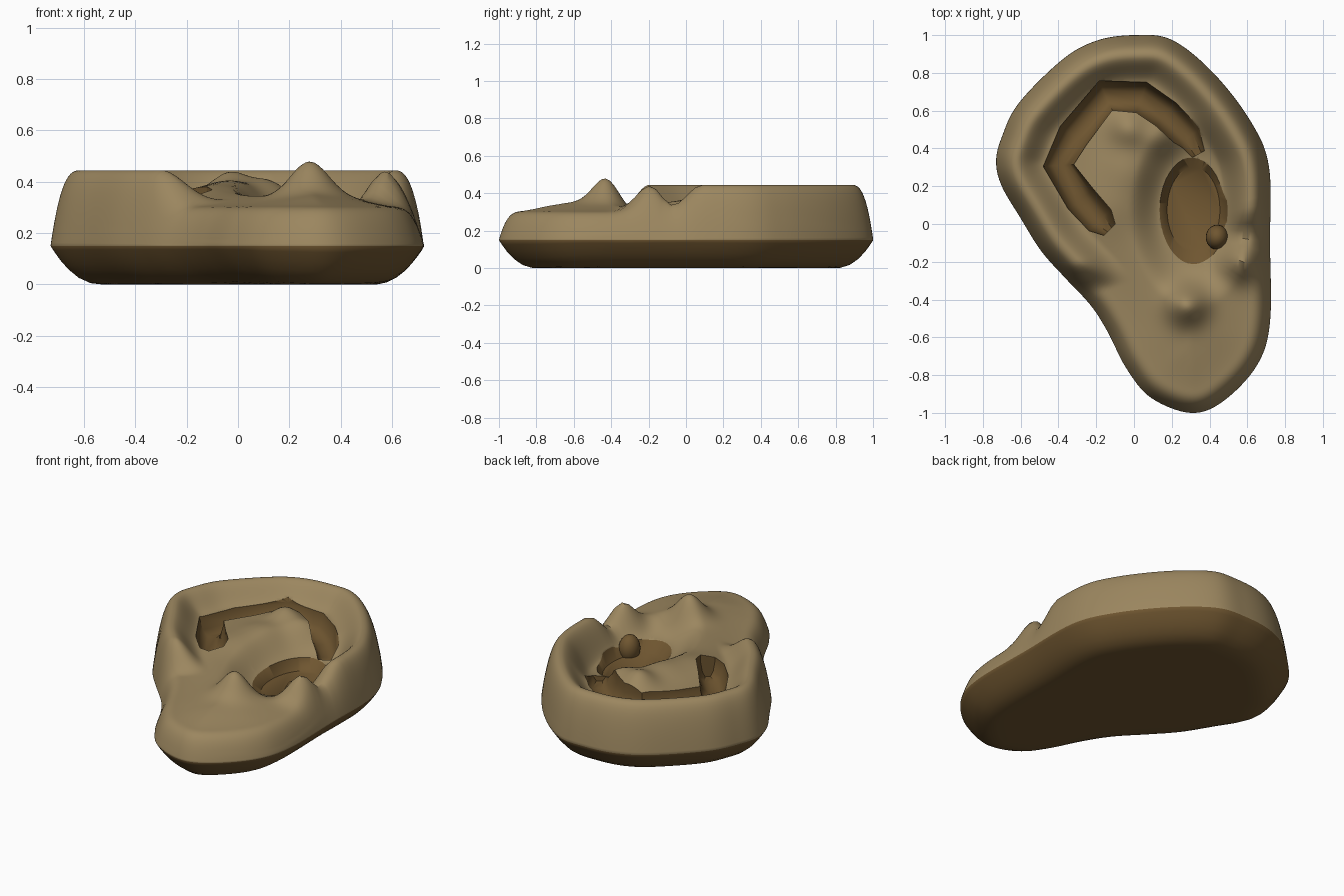
import bpy, bmesh, math
from mathutils import Matrix, Vector, kdtree

old = bpy.data.objects.get("Cube")
if old:
    bpy.data.objects.remove(old)


def material(name, rgb):
    m = bpy.data.materials.new(name)
    m.use_nodes = True
    m.diffuse_color = (*rgb, 1)
    m.node_tree.nodes["Principled BSDF"].inputs["Base Color"].default_value = (*rgb, 1)
    return m


TAN = material("tan_clay", (0.33, 0.24, 0.115))
BROWN = material("brown_clay", (0.16, 0.093, 0.03))


def make_object(name, bm, mats):
    bmesh.ops.recalc_face_normals(bm, faces=bm.faces)
    me = bpy.data.meshes.new(name)
    bm.to_mesh(me)
    bm.free()
    for m in mats:
        me.materials.append(m)
    ob = bpy.data.objects.new(name, me)
    bpy.context.collection.objects.link(ob)
    return ob


def loft(bm, rings, caps=False):
    """Bridge successive rings of vertices with quads."""
    n = len(rings[0])
    for a, b in zip(rings, rings[1:]):
        for i in range(n):
            j = (i + 1) % n
            bm.faces.new((a[i], a[j], b[j], b[i]))
    if caps:
        bm.faces.new(rings[0])
        bm.faces.new(rings[-1])


def smooth(v, lo, hi):
    t = min(max((v - lo) / (hi - lo), 0), 1)
    return t * t * (3 - 2 * t)


def bump(x, y, cx, cy, s):
    return math.exp(-((x - cx) ** 2 + (y - cy) ** 2) / (2 * s * s))


# Outline of the ear as a closed smooth curve
OUTLINE = [(0, 1), (0.2, 0.975), (0.42, 0.8), (0.62, 0.54), (0.715, 0.3),
           (0.72, -0.1), (0.72, -0.52), (0.65, -0.75), (0.47, -0.94), (0.3, -1),
           (0.09, -0.92), (-0.04, -0.765), (-0.14, -0.57), (-0.23, -0.43),
           (-0.365, -0.285), (-0.49, -0.145), (-0.6, 0.03), (-0.7, 0.2),
           (-0.73, 0.33), (-0.7, 0.46), (-0.61, 0.64), (-0.38, 0.87), (-0.2, 0.97)]
STEPS = 40
pts = [Vector(p) for p in OUTLINE]
edge = []
for i in range(len(pts)):
    p0, p1, p2, p3 = (pts[(i + k - 1) % len(pts)] for k in range(4))
    for s in range(STEPS):
        t = s / STEPS
        edge.append(p1 + 0.5 * t * (p2 - p0 + t * (2 * p0 - 5 * p1 + 4 * p2 - p3
                                                  + t * (3 * (p1 - p2) + p3 - p0))))
tree = kdtree.KDTree(len(edge))
for i, p in enumerate(edge):
    tree.insert((p.x, p.y, 0), i)
tree.balance()

# Inner folded ridge: x, y, height and spread
RIDGE = [(-0.03, 0.51, 0.08, 0.07), (0.13, 0.46, 0.05, 0.07),
         (-0.03, 0.3, 0.05, 0.1), (-0.09, 0.1, 0.03, 0.1)]


def top_height(x, y, d):
    # lobe and inner floor, sinking into a bowl around the canal
    z = 0.3 + 0.05 * smooth(d, 0.06, 0.4)
    z -= 0.09 * (1 - smooth(math.hypot((x - 0.315) / 0.19, (y - 0.07) / 0.29), 0.9, 1.8))
    z += sum(h * bump(x, y, cx, cy, s) for cx, cy, h, s in RIDGE)
    # raised outer rim, fading out towards the lobe
    start = -0.28 + 0.31 * (x + 0.25)
    rim = smooth(y, start - 0.1, start + 0.1) * (1 - smooth(d, 0.11, 0.27))
    z += (0.445 - z) * rim
    # two small knobs beside the canal
    z += 0.13 * bump(x, y, 0.28, -0.43, 0.07)
    z += 0.14 * bump(x, y, 0.565, -0.19, 0.07) * (1 - rim)
    # rounded outer wall
    return 0.15 + (z - 0.15) * (1 - (1 - min(d / 0.12, 1)) ** 2.9)


def bottom_height(x, y, d):
    return 0.15 * (1 - min(d / 0.2, 1)) ** 2.2


# Ear body: rings running from the outline to the centre, above and below
CENTRE = Vector((0.12, 0))
bm = bmesh.new()
sample = edge[::5]
waist = [bm.verts.new((p.x, p.y, 0.15)) for p in sample]


def skin(height, count, power, mat):
    rings = [waist]
    first = len(bm.faces)
    for k in range(1, count):
        u = (k / count) ** power
        ring = []
        for p in sample:
            q = p.lerp(CENTRE, u)
            d = tree.find((q.x, q.y, 0))[2]
            ring.append(bm.verts.new((q.x, q.y, height(q.x, q.y, d))))
        rings.append(ring)
    loft(bm, rings)
    mid = bm.verts.new((*CENTRE, height(*CENTRE, 0.6)))
    last = rings[-1]
    for i in range(len(last)):
        bm.faces.new((last[i], last[(i + 1) % len(last)], mid))
    for f in list(bm.faces)[first:]:
        f.material_index = mat


skin(top_height, 60, 1.5, 0)
skin(bottom_height, 16, 1.5, 1)
ear = make_object("ear_body", bm, [TAN, BROWN])

# Cutter for the curved channel inside the rim: x, y and relative width
PATH = [(-0.13, -0.03, 0.5), (-0.18, 0.02, 0.95), (-0.28, 0.13, 1), (-0.4, 0.31, 0.95),
        (-0.32, 0.47, 1), (-0.15, 0.68, 1), (0.04, 0.67, 1),
        (0.17, 0.58, 0.95), (0.29, 0.46, 0.9), (0.34, 0.37, 0.6)]
half = [(0.085, 0.6), (0.085, 0.33), (0.062, 0.26), (0.03, 0.23)]
section = half + [(-w, z) for w, z in reversed(half)]
bm = bmesh.new()
rings = []
for i, (x, y, width) in enumerate(PATH):
    p = Vector((x, y))
    before = (p - Vector(PATH[max(i - 1, 0)][:2])).normalized()
    after = (Vector(PATH[min(i + 1, len(PATH) - 1)][:2]) - p).normalized()
    along = (before + after).normalized()
    side = Vector((-along.y, along.x)) * width
    rings.append([bm.verts.new((*(p + side * w), z)) for w, z in section])
loft(bm, rings, caps=True)
channel = make_object("channel_cutter", bm, [BROWN])

# Cutter for the shallow oval ear canal
bm = bmesh.new()
rings = []
for rx, ry, cy, z in ((0.14, 0.225, 0.075, 0.205), (0.18, 0.285, 0.07, 0.265),
                      (0.19, 0.3, 0.07, 0.6)):
    angles = [math.tau * i / 40 for i in range(40)]
    rings.append([bm.verts.new((0.315 + rx * math.cos(a), cy + ry * math.sin(a), z))
                  for a in angles])
loft(bm, rings, caps=True)
canal = make_object("canal_cutter", bm, [BROWN])

# Carve both hollows; the cut faces keep the cutter material
bpy.context.view_layer.objects.active = ear
for cutter in (channel, canal):
    cutter.hide_render = True
    mod = ear.modifiers.new(cutter.name, "BOOLEAN")
    mod.operation = "DIFFERENCE"
    mod.solver = "EXACT"
    mod.material_mode = "TRANSFER"
    mod.object = cutter
    bpy.ops.object.modifier_apply(modifier=mod.name)
    bpy.data.objects.remove(cutter)

# Small rounded lump in the corner of the canal
bm = bmesh.new()
bmesh.ops.create_uvsphere(bm, u_segments=24, v_segments=12, radius=0.06,
                          matrix=Matrix.Translation((0.44, -0.07, 0.24))
                          @ Matrix.Diagonal((1, 1.1, 1.4, 1)))
lump = make_object("canal_lump", bm, [BROWN])

bpy.ops.object.select_all(action="DESELECT")
ear.select_set(True)
lump.select_set(True)
bpy.ops.object.shade_smooth_by_angle(angle=math.radians(50))
